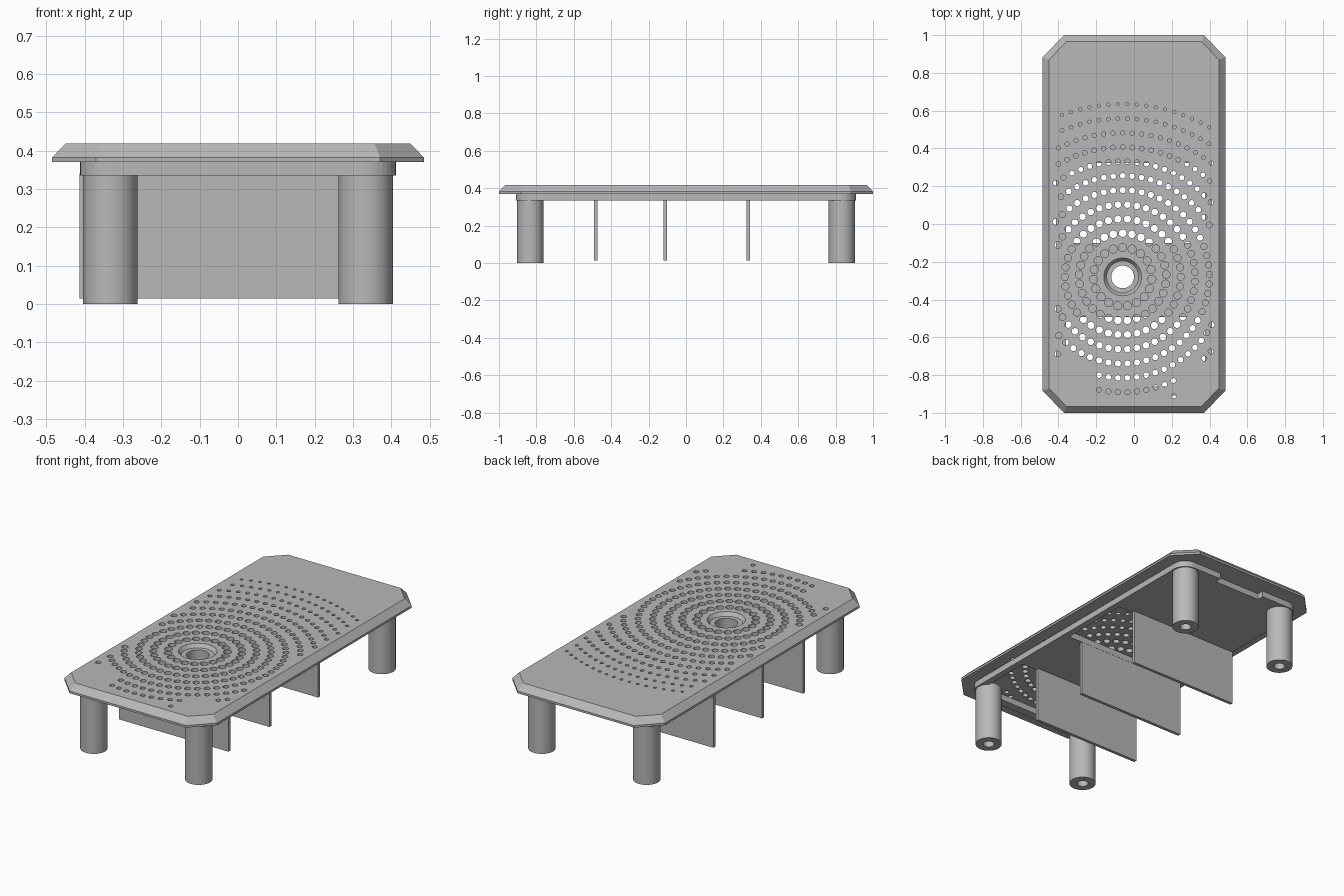
import bpy, bmesh, math
from math import cos, sin, pi

old = bpy.data.objects.get("Cube")
if old:
    bpy.data.objects.remove(old, do_unlink=True)

grey = bpy.data.materials.new("plain_grey")
grey.use_nodes = True
COLOUR = (0.48, 0.48, 0.48, 1)
grey.diffuse_color = COLOUR
grey.node_tree.nodes["Principled BSDF"].inputs["Base Color"].default_value = COLOUR


def make(name, bm):
    bmesh.ops.recalc_face_normals(bm, faces=bm.faces)
    mesh = bpy.data.meshes.new(name)
    bm.to_mesh(mesh)
    bm.free()
    mesh.materials.append(grey)
    ob = bpy.data.objects.new(name, mesh)
    bpy.context.collection.objects.link(ob)
    return ob


def loft(bm, loops):
    """Skin a stack of equal-length loops and cap both ends."""
    rings = [[bm.verts.new(p) for p in loop] for loop in loops]
    n = len(rings[0])
    for a, b in zip(rings, rings[1:]):
        for i in range(n):
            j = (i + 1) % n
            bm.faces.new((a[i], a[j], b[j], b[i]))
    bm.faces.new(rings[0][::-1])
    bm.faces.new(rings[-1])


def circle(x, y, z, r, n):
    return [(x + r * cos(2 * pi * i / n), y + r * sin(2 * pi * i / n), z) for i in range(n)]


def box(bm, x0, x1, y0, y1, z0, z1):
    loft(bm, [[(x0, y0, z), (x1, y0, z), (x1, y1, z), (x0, y1, z)] for z in (z0, z1)])


def cut(target, cutter):
    """Subtract the cutter and bake the result into the target."""
    mod = target.modifiers.new("cut", 'BOOLEAN')
    mod.operation, mod.solver, mod.object = 'DIFFERENCE', 'EXACT', cutter
    bpy.ops.object.select_all(action='DESELECT')
    bpy.context.view_layer.objects.active = target
    target.select_set(True)
    bpy.ops.object.modifier_apply(modifier=mod.name)
    bpy.data.objects.remove(cutter, do_unlink=True)


BASE, UNDER, EDGE, TOP = 0.335, 0.37, 0.382, 0.418
CX, CY = -0.06, -0.28            # centre of the hole pattern
LEG_X, LEG_Y, LEG_R = 0.333, 0.832, 0.071


# Top plate: clipped corners and a bevelled upper rim
def clipped(hx, hy, cx, cy, z):
    return [(hx, -cy, z), (hx, cy, z), (cx, hy, z), (-cx, hy, z),
            (-hx, cy, z), (-hx, -cy, z), (-cx, -hy, z), (cx, -hy, z)]


bm = bmesh.new()
loft(bm, [clipped(0.485, 1, 0.37, 0.882, UNDER),
          clipped(0.485, 1, 0.37, 0.882, EDGE),
          clipped(0.45, 0.965, 0.357, 0.87, TOP)])
plate = make("top_plate", bm)

# Concentric rings of holes that shrink outwards
bm = bmesh.new()
for k in range(11):
    ring = 0.155 + 0.076 * k
    count = round(2 * pi * ring / 0.0505)
    size = 0.0215 - 0.0013 * k
    for i in range(count):
        a = -pi / 2 + 2 * pi * (i + 0.5) / count
        x, y = CX + ring * cos(a), CY + ring * sin(a)
        near_leg = math.hypot(abs(x) - LEG_X, y + LEG_Y) < 0.12
        if -0.42 < x < 0.415 and y > -0.915 and not near_leg:
            loft(bm, [circle(x, y, z, size, 14) for z in (BASE + 0.02, TOP + 0.02)])
# Stepped drain opening
loft(bm, [circle(CX, CY, z, r, 40) for z, r in
          ((UNDER - 0.02, 0.06), (0.398, 0.06), (0.398, 0.085), (TOP, 0.1), (TOP + 0.02, 0.1))])
cut(plate, make("hole_cutter", bm))

# Under slab with rounded corners
outline = []
for sx, sy, start in ((1, 1, 0), (-1, 1, 1), (-1, -1, 2), (1, -1, 3)):
    for i in range(9):
        a = (start + i / 8) * pi / 2
        outline.append((sx * LEG_X + 0.079 * cos(a), sy * LEG_Y + 0.077 * sin(a)))
bm = bmesh.new()
loft(bm, [[(x, y, z) for x, y in outline] for z in (BASE, UNDER)])
slab = make("under_slab", bm)

# Open bays, rear notch and drain passage through the slab
bm = bmesh.new()
for x0, x1, y0, y1 in ((-0.36, 0.375, -0.1, 0.322), (-0.36, 0.375, -0.86, -0.492),
                       (-0.15, 0.15, 0.87, 1)):
    box(bm, x0, x1, y0, y1, BASE - 0.02, UNDER + 0.02)
loft(bm, [circle(CX, CY, z, 0.06, 40) for z in (BASE - 0.02, UNDER + 0.02)])
cut(slab, make("bay_cutter", bm))

# Hanging dividers
for name, y in (("front_divider", -0.482), ("middle_divider", -0.11), ("rear_divider", 0.332)):
    bm = bmesh.new()
    box(bm, -0.413, 0.283, y - 0.009, y + 0.009, 0.014, BASE + 0.005)
    make(name, bm)

# Round legs with a blind socket in the foot
for end, sy in (("front", -1), ("rear", 1)):
    for side, sx in (("left", 1), ("right", -1)):
        bm = bmesh.new()
        loft(bm, [circle(sx * LEG_X, sy * LEG_Y, z, r, 48) for z, r in
                  ((0.06, 0.03), (0, 0.03), (0, LEG_R), (BASE + 0.01, LEG_R))])
        leg = make(f"{end}_{side}_leg", bm)
        bpy.ops.object.select_all(action='DESELECT')
        bpy.context.view_layer.objects.active = leg
        leg.select_set(True)
        bpy.ops.object.shade_smooth_by_angle(angle=math.radians(30))
